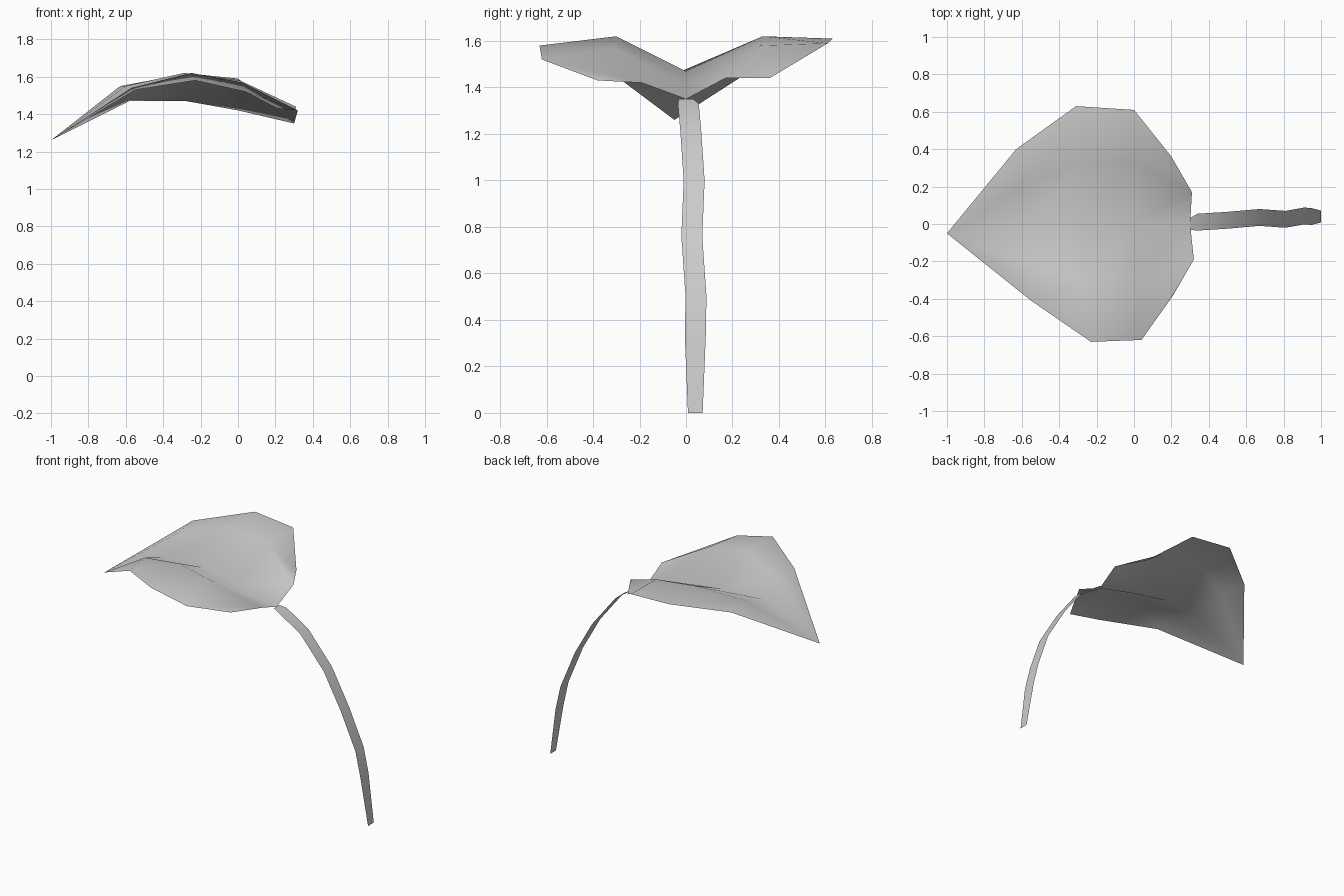
import bpy
import bmesh

cube = bpy.data.objects.get("Cube")
if cube:
    bpy.data.objects.remove(cube, do_unlink=True)

# Single plain colour
grey = bpy.data.materials.new("light_grey")
grey.use_nodes = True
colour = (0.6, 0.6, 0.6, 1.0)
grey.diffuse_color = colour
shader = next(n for n in grey.node_tree.nodes if n.type == "BSDF_PRINCIPLED")
shader.inputs["Base Color"].default_value = colour


def loft(name, rows, tip=None):
    """Skin a thin sheet over rows of points, optionally closing on a tip."""
    bm = bmesh.new()
    verts = [[bm.verts.new(point) for point in row] for row in rows]
    for lower, upper in zip(verts, verts[1:]):
        for i in range(len(lower) - 1):
            bm.faces.new((lower[i], lower[i + 1], upper[i + 1], upper[i]))
    if tip:
        end = bm.verts.new(tip)
        for a, b in zip(verts[-1], verts[-1][1:]):
            bm.faces.new((a, b, end))
    mesh = bpy.data.meshes.new(name)
    bm.to_mesh(mesh)
    bm.free()
    mesh.materials.append(grey)
    mesh.shade_smooth()
    sheet = bpy.data.objects.new(name, mesh)
    bpy.context.scene.collection.objects.link(sheet)
    return sheet


# Leaf blade: rows from stalk to tip, each running edge, crest, midrib, crest, edge
blade_rows = [
    [(.21, .38 * -1, 1.43), (.32, -.19, 1.42), (.3, 0, 1.35), (.31, .17, 1.44), (.2, .36, 1.44)],
    [(.04, -.62, 1.52), (.02, -.31, 1.57), (0, 0, 1.42), (.01, .32, 1.58), (0, .61, 1.59)],
    [(-.23, -.63, 1.58), (-.25, -.3, 1.62), (-.28, 0, 1.47), (-.29, .33, 1.62), (-.31, .63, 1.61)],
    [(-.55, -.41, 1.53), (-.57, -.21, 1.54), (-.58, -.02, 1.47), (-.6, .2, 1.55), (-.63, .4, 1.55)],
]
# Rows run front to back, so reverse them to turn the faces upward
loft("leaf_blade", [row[::-1] for row in blade_rows], tip=(-1, -.05, 1.26))

# Stalk: a flat ribbon along an arched path of (x, middle y, z)
half_width = 0.045
stalk_path = [(.3, 0, 1.35), (.34, .01, 1.33), (.5, .02, 1.22), (.67, .035, 1),
              (.81, .025, .76), (.91, .043, .5), (.95, .04, .33), (1, .04, 0)]
stalk_rows = []
for i, (x, y, z) in enumerate(stalk_path):
    half = half_width * (0.7 if i in (0, len(stalk_path) - 1) else 1)
    stalk_rows.append([(x, y + half, z), (x, y - half, z)])
loft("leaf_stalk", [row[::-1] for row in stalk_rows[::-1]])
